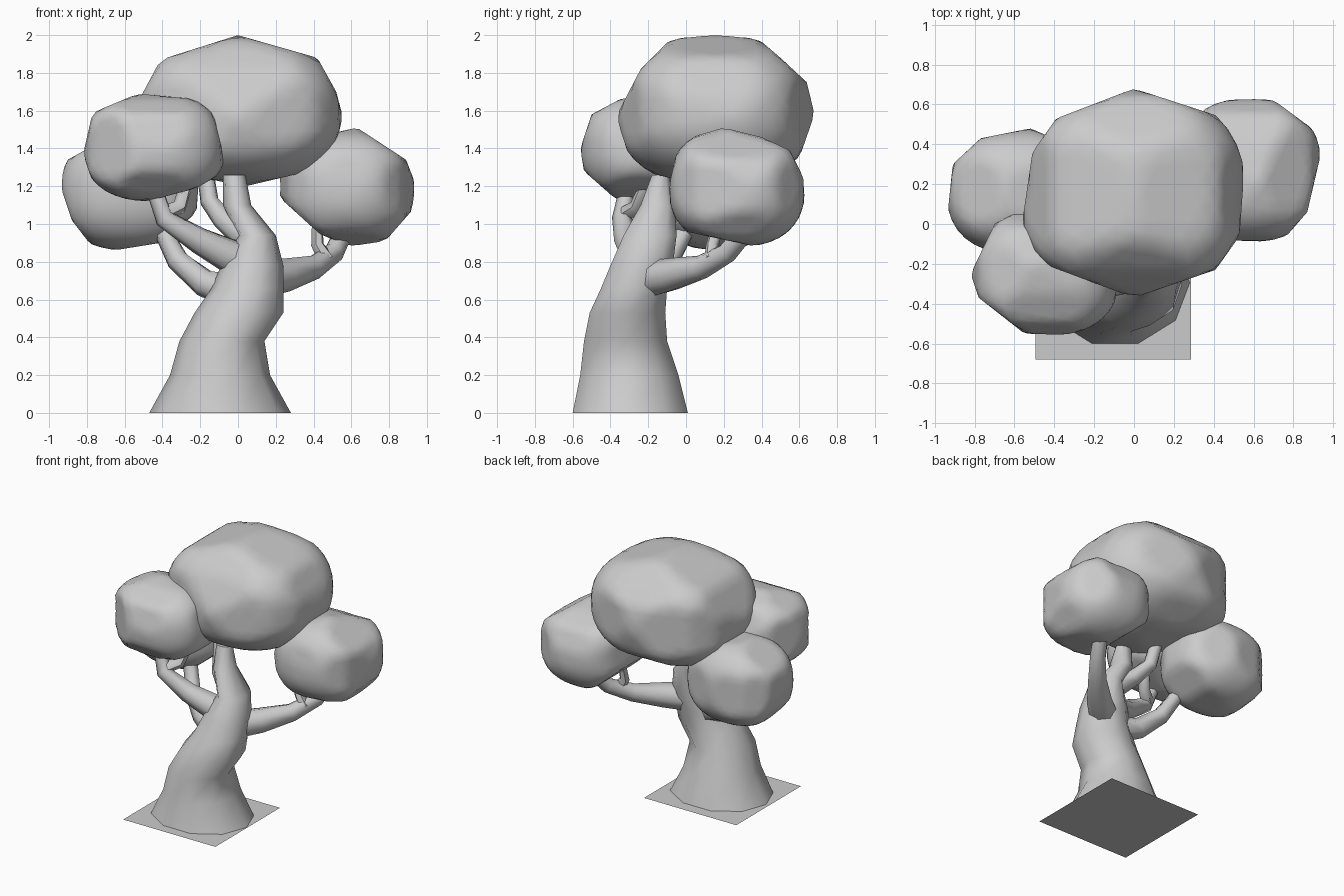
import bpy, bmesh
from math import cos, sin, pi
from mathutils import Vector, Matrix

if "Cube" in bpy.data.objects:
    bpy.data.objects.remove(bpy.data.objects["Cube"])


def finish(bm, name, angle=60):
    bmesh.ops.recalc_face_normals(bm, faces=bm.faces)
    me = bpy.data.meshes.new(name)
    bm.to_mesh(me)
    bm.free()
    ob = bpy.data.objects.new(name, me)
    bpy.context.collection.objects.link(ob)
    bpy.ops.object.select_all(action='DESELECT')
    bpy.context.view_layer.objects.active = ob
    ob.select_set(True)
    bpy.ops.object.shade_smooth_by_angle(angle=angle * pi / 180)
    return ob


def loft(rings, name):
    """Skin a list of vertex rings and cap both ends."""
    bm = bmesh.new()
    vs = [[bm.verts.new(p) for p in r] for r in rings]
    n = len(vs[0])
    for a, b in zip(vs, vs[1:]):
        for i in range(n):
            j = (i + 1) % n
            bm.faces.new((a[i], a[j], b[j], b[i]))
    bm.faces.new(vs[0])
    bm.faces.new(vs[-1])
    return finish(bm, name)


def branch(name, path, sides=7):
    """Tapered tube through (x, y, z, radius) stations."""
    pts = [Vector(p[:3]) for p in path]
    rings = []
    for k, p in enumerate(pts):
        t = (pts[min(k + 1, len(pts) - 1)] - pts[max(k - 1, 0)]).normalized()
        u = t.cross(Vector((0.3, -1, 0.2))).normalized()
        v = t.cross(u)
        rings.append([p + (u * cos(a) + v * sin(a)) * path[k][3]
                      for a in (2 * pi * i / sides for i in range(sides))])
    return loft(rings, name)


def foliage(name, lo, hi, power, **profiles):
    """Rounded clump in a bounding box, trimmed by convex outlines (xz, yz, xy)."""
    lo, hi = Vector(lo), Vector(hi)
    mid, half = (lo + hi) / 2, (hi - lo) / 2
    planes = []
    for key, outline in profiles.items():
        i, j = ('xyz'.index(c) for c in key)
        for a, b in zip(outline, outline[1:] + outline[:1]):
            n = Vector((0, 0, 0))
            n[i], n[j] = b[1] - a[1], a[0] - b[0]
            d = n[i] * (a[0] - mid[i]) + n[j] * (a[1] - mid[j])
            planes.append((n, d) if d > 0 else (-n, -d))
    bm = bmesh.new()
    bmesh.ops.create_icosphere(bm, subdivisions=4, radius=1)
    for v in bm.verts:
        s = sum(abs(c) ** power for c in v.co) ** (1 / power)
        p = Vector(c / s * h for c, h in zip(v.co, half))
        k = max([1] + [n.dot(p) / d for n, d in planes])
        v.co = mid + p / k
    return finish(bm, name)


# Ground tile
bm = bmesh.new()
bmesh.ops.create_grid(bm, x_segments=1, y_segments=1, size=0.39,
                      matrix=Matrix.Translation((-0.105, -0.29, 0)))
finish(bm, "ground_tile")

# Trunk: z, x min, x max, y min, y max
trunk = [(0, -.47, .28, -.60, .01), (.2, -.36, .17, -.56, -.04),
         (.38, -.31, .14, -.54, -.10), (.53, -.23, .24, -.51, -.11),
         (.66, -.14, .24, -.45, -.10), (.78, -.09, .24, -.40, -.07),
         (.94, .0, .20, -.33, -.05), (1.1, -.08, .07, -.24, -.06),
         (1.26, -.08, .04, -.18, -.09)]
N = 10
flat = cos(pi / N)  # decagon sides touch the y limits
loft([[((x0 + x1) / 2 + (x1 - x0) / 2 * cos(a),
        (y0 + y1) / 2 + (y1 - y0) / 2 * sin(a) / flat, z)
       for a in (2 * pi * i / N for i in range(N))]
      for z, x0, x1, y0, y1 in trunk], "trunk")

# Branches
branch("front_left_branch", [(-.02, -.25, .82, .095), (-.2, -.31, .91, .072),
                             (-.39, -.34, 1.03, .052), (-.44, -.31, 1.18, .045)])
branch("front_left_twig", [(-.40, -.33, 1.05, .045), (-.31, -.26, 1.09, .04),
                           (-.28, -.22, 1.19, .035)], 6)
branch("back_left_branch", [(-.04, -.22, .65, .1), (-.18, -.17, .69, .075),
                            (-.32, -.09, .81, .06), (-.40, .0, .97, .05),
                            (-.43, .04, 1.14, .045)])
branch("right_branch", [(.13, -.18, .71, .1), (.25, -.08, .73, .09),
                        (.40, .08, .77, .065), (.51, .22, .85, .055),
                        (.57, .33, .98, .05)])
branch("right_twig", [(.47, .14, .81, .045), (.42, .14, .89, .035),
                      (.42, .17, 1.0, .03)], 6)
branch("upper_branch", [(.04, -.16, .94, .08), (-.08, -.10, 1.03, .06),
                        (-.15, .0, 1.12, .05), (-.18, .05, 1.32, .045)])

# Foliage clumps
foliage("main_foliage", (-.57, -.37, 1.2), (.56, .68, 2.0), 2.3,
        xz=[(0, 2), (.42, 1.88), (.52, 1.7), (.56, 1.55), (.5, 1.4), (.38, 1.28),
            (.04, 1.2), (-.38, 1.28), (-.5, 1.4), (-.57, 1.57), (-.41, 1.87)],
        yz=[(-.06, 2), (.36, 2), (.5, 1.88), (.64, 1.75), (.68, 1.58), (.6, 1.35),
            (.35, 1.22), (.1, 1.2), (-.28, 1.29), (-.37, 1.57), (-.24, 1.82)],
        xy=[(0, .68), (.43, .54), (.56, .36), (.53, -.06), (.41, -.23), (0, -.37),
            (-.43, -.21), (-.57, -.05), (-.51, .36), (-.39, .53)])
foliage("right_foliage", (.22, -.09, .88), (.94, .63, 1.51), 2.4,
        xz=[(.22, 1.27), (.22, 1.14), (.43, .95), (.58, .88), (.78, .91),
            (.92, 1.07), (.94, 1.21), (.89, 1.34), (.63, 1.51), (.36, 1.45)],
        yz=[(-.09, 1.2), (-.05, 1.38), (.03, 1.46), (.2, 1.51), (.4, 1.46),
            (.55, 1.39), (.62, 1.25), (.63, 1.1), (.58, .92), (.37, .88),
            (0, .96), (-.09, 1.07)],
        xy=[(.39, .62), (.69, .63), (.92, .46), (.94, .36), (.87, .06),
            (.74, -.09), (.4, -.08), (.27, .05), (.22, .3), (.29, .5)])
foliage("front_left_foliage", (-.82, -.56, 1.12), (-.07, .07, 1.69), 2.4,
        xz=[(-.77, 1.59), (-.53, 1.69), (-.21, 1.66), (-.13, 1.58), (-.07, 1.34),
            (-.1, 1.26), (-.22, 1.19), (-.48, 1.12), (-.66, 1.13), (-.77, 1.22),
            (-.82, 1.37)],
        yz=[(-.56, 1.4), (-.5, 1.58), (-.35, 1.66), (-.2, 1.69), (-.02, 1.62),
            (.07, 1.42), (.05, 1.27), (-.22, 1.12), (-.37, 1.13), (-.54, 1.28)],
        xy=[(-.57, .07), (-.7, 0), (-.82, -.25), (-.78, -.37), (-.55, -.55),
            (-.24, -.56), (-.1, -.42), (-.07, -.2), (-.15, -.02), (-.3, .07)])
foliage("back_left_foliage", (-.94, -.15, .86), (-.21, .48, 1.48), 2.4,
        xz=[(-.92, 1.33), (-.65, 1.48), (-.4, 1.45), (-.25, 1.32), (-.21, 1.2),
            (-.22, 1.06), (-.41, .9), (-.66, .86), (-.78, .89), (-.88, 1.02),
            (-.94, 1.2)],
        xy=[(-.52, .48), (-.77, .43), (-.91, .3), (-.94, .01), (-.9, -.1),
            (-.81, -.15), (-.5, -.15), (-.3, -.08), (-.2, .1), (-.22, .35)])
